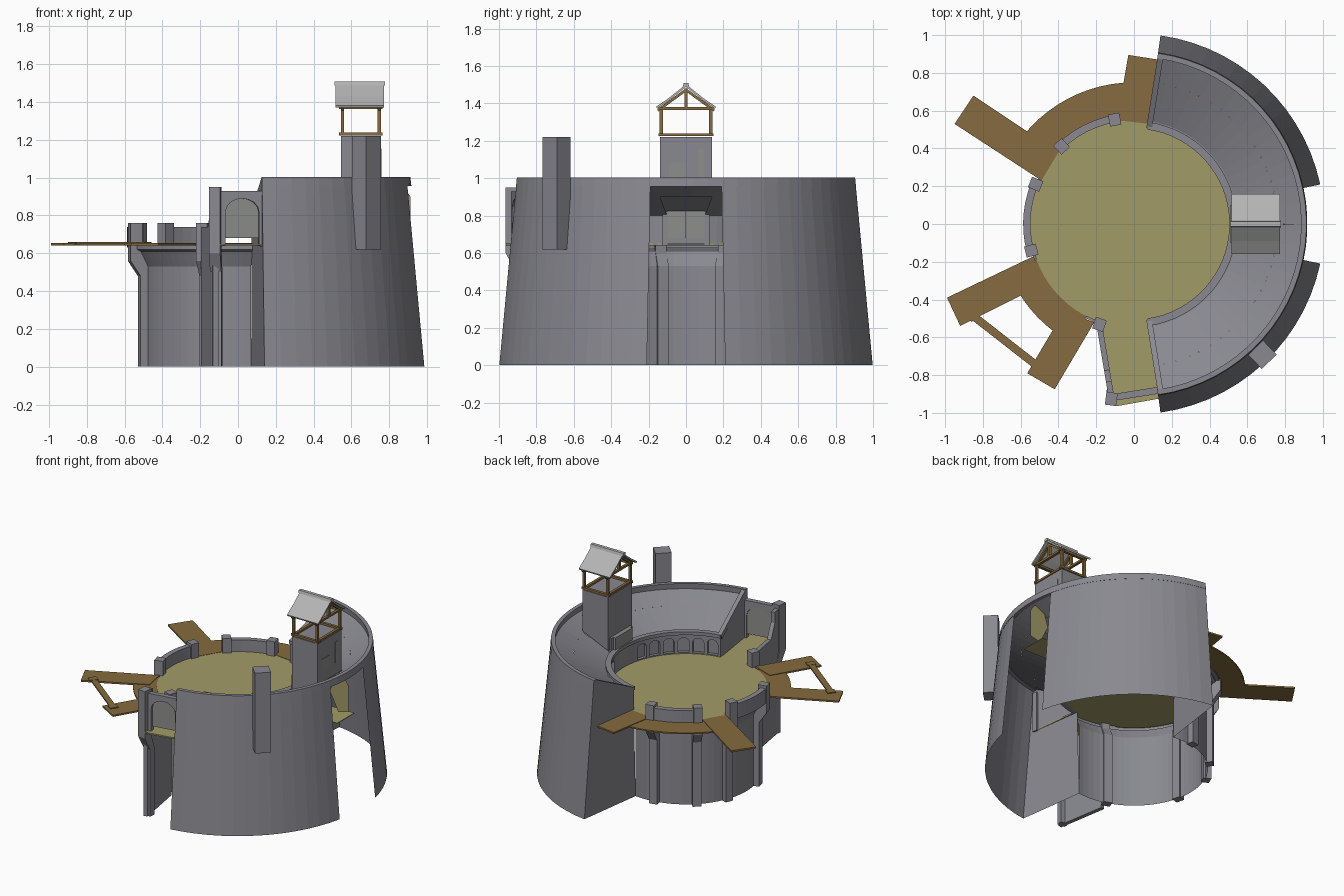
import bpy, bmesh
from math import cos, sin, radians, pi
from mathutils import Vector, Matrix

if "Cube" in bpy.data.objects:
    bpy.data.objects.remove(bpy.data.objects["Cube"])


def material(name, rgb):
    m = bpy.data.materials.new(name)
    m.diffuse_color = (*rgb, 1)
    m.use_nodes = True
    m.node_tree.nodes["Principled BSDF"].inputs["Base Color"].default_value = m.diffuse_color
    return m


STONE = material("stone", (0.25, 0.25, 0.28))
WOOD = material("wood", (0.24, 0.145, 0.05))
SAND = material("sand", (0.36, 0.33, 0.14))
TILE = material("roof_tile", (0.46, 0.46, 0.46))
PANEL = material("panel", (0.27, 0.27, 0.26))


def finish(name, bm, mat=None):
    bmesh.ops.recalc_face_normals(bm, faces=bm.faces)
    me = bpy.data.meshes.new(name)
    bm.to_mesh(me)
    bm.free()
    ob = bpy.data.objects.new(name, me)
    bpy.context.collection.objects.link(ob)
    me.materials.append(mat or STONE)
    return ob


def pol(r, a):
    return (r * cos(radians(a)), r * sin(radians(a)))


def sweep(name, prof, a0, a1, solid=True, mat=None, step=5):
    """Revolve an (r, z) profile from angle a0 to a1."""
    bm = bmesh.new()
    n = max(2, round((a1 - a0) / step))
    rows = [[bm.verts.new((*pol(r, a0 + (a1 - a0) * i / n), z)) for r, z in prof] for i in range(n + 1)]
    k = len(prof)
    for p, q in zip(rows, rows[1:]):
        for j in range(k if solid else k - 1):
            bm.faces.new((p[j], p[(j + 1) % k], q[(j + 1) % k], q[j]))
    if solid:
        bm.faces.new(rows[0])
        bm.faces.new(rows[-1])
    return finish(name, bm, mat)


def extrude(bm, pts, vec):
    f = bm.faces.new([bm.verts.new(p) for p in pts])
    g = bmesh.ops.extrude_face_region(bm, geom=[f])
    bmesh.ops.translate(bm, vec=vec, verts=[v for v in g["geom"] if isinstance(v, bmesh.types.BMVert)])


def prism(name, pts, z0, z1, mat=None):
    bm = bmesh.new()
    extrude(bm, [(x, y, z0) for x, y in pts], (0, 0, z1 - z0))
    return finish(name, bm, mat)


def add_slab(bm, pts, org, ang, d0, d1):
    """Extrude (tangent, z) outline along the horizontal direction ang."""
    c, s = cos(radians(ang)), sin(radians(ang))
    extrude(bm, [(org[0] - t * s + d0 * c, org[1] + t * c + d0 * s, z) for t, z in pts],
            ((d1 - d0) * c, (d1 - d0) * s, 0))


def slab(name, pts, org, ang, d0, d1, mat=None):
    bm = bmesh.new()
    add_slab(bm, pts, org, ang, d0, d1)
    return finish(name, bm, mat)


def rect(a, b, z0, z1):
    return [(a, z0), (b, z0), (b, z1), (a, z1)]


def arch(w, z0, z1, cx=0, n=8):
    h = w * 0.8
    return [(cx - w, z0)] + [(cx - w * cos(pi * i / n), z1 - h + h * sin(pi * i / n)) for i in range(n + 1)] + [(cx + w, z0)]


def beam(bm, a, b, w, h=None):
    a, b = Vector(a), Vector(b)
    m = Matrix.Translation((a + b) / 2) @ (b - a).to_track_quat('X', 'Z').to_matrix().to_4x4()
    bmesh.ops.create_cube(bm, size=1, matrix=m @ Matrix.Diagonal(((b - a).length, w, h or w, 1)))


# Outer leaning wall in two halves with a gap at the right side
for side, a0, a1 in (("front", -82, -12), ("back", 12, 82)):
    sweep(f"outer_wall_{side}", [(1.008, 0), (0.916, 0.96)], a0, a1, solid=False)
sweep("outer_wall_rim", [(0.89, 0.955), (0.918, 0.955), (0.913, 1.003), (0.885, 1.003)], -82, 82)
# Sloping gallery roof, notched under the tower, and its end walls
sweep("gallery_roof_outer", [(0.76, 0.9), (0.895, 0.965)], -82, 82, solid=False)
for side, a0, a1 in (("front", -82, -10.5), ("back", 10.5, 82)):
    sweep(f"gallery_roof_{side}", [(0.53, 0.79), (0.76, 0.9)], a0, a1, solid=False)
for side, a in (("front", -82), ("back", 82)):
    bm = bmesh.new()
    bm.faces.new([bm.verts.new((*pol(r, a), z)) for r, z in ((0.5, 0), (1.008, 0), (0.913, 1), (0.52, 0.81))])
    finish(f"gallery_end_{side}", bm)
    bm = bmesh.new()
    b = a * 81 / 82
    beam(bm, (*pol(0.52, b), 0.80), (*pol(0.9, b), 0.985), 0.03, 0.035)
    finish(f"gallery_end_rim_{side}", bm)

# Courtyard arcade: niches cut into a curved wall
arcade = sweep("arcade_wall", [(0.515, 0.64), (0.55, 0.64), (0.55, 0.8), (0.515, 0.8)], -82, 82)
bm = bmesh.new()
for s in (-1, 1):
    for i in range(6):
        add_slab(bm, arch(0.038, 0.66, 0.77), (0, 0), s * (19.5 + i * 11.2), 0.47, 0.538)
cut = finish("arcade_cutter", bm)
cut.hide_render = True
cut.hide_set(True)
mod = arcade.modifiers.new("niches", 'BOOLEAN')
mod.object, mod.operation, mod.solver = cut, 'DIFFERENCE', 'EXACT'
sweep("arcade_coping", [(0.505, 0.795), (0.545, 0.795), (0.545, 0.82), (0.505, 0.82)], -82, 82)
slab("tower_portal", rect(-0.125, 0.125, 0.64, 0.91), (0, 0), 0, 0.53, 0.552)
slab("tower_portal_panel", rect(-0.1, 0.1, 0.68, 0.91), (0, 0), 0, 0.512, 0.556, PANEL)

# Courtyard floor, annex floor, strip through the gap with upright sheet
prism("courtyard_floor", [pol(0.55, a) for a in range(0, 360, 5)], 0.64, 0.652, SAND)
prism("annex_floor", [(-0.18, -0.5), (-0.095, -0.965), (0.13, -0.925), (0.08, -0.5)], 0.64, 0.65, SAND)
prism("gap_floor", [(0.53, -0.1), (0.89, -0.1), (0.89, 0.1), (0.53, 0.1)], 0.645, 0.65, SAND)
slab("gap_sheet", [(-0.76, 0.82), (-0.8, 0.95), (-0.88, 0.95), (-0.912, 0.9), (-0.912, 0.7), (-0.83, 0.68)],
     (0, 0), 90, -0.002, 0.0, SAND)

# Round bastion wall on the left half, flaring to the floor
sweep("bastion_wall", [(0.5, 0), (0.5, 0.53), (0.54, 0.61), (0.56, 0.62), (0.56, 0.65)], 82, 278, solid=False)
# Buttress posts with corbels
for i, a in enumerate((100.5, 133, 158, 194.5, 251)):
    bm = bmesh.new()
    prof = [(0.485, 0), (0.54, 0), (0.54, 0.48), (0.594, 0.56), (0.594, 0.76), (0.53, 0.76), (0.53, 0.6), (0.485, 0.53)]
    add_slab(bm, [(-r, z) for r, z in prof], (0, 0), a + 90, -0.03, 0.03)
    finish(f"buttress_{i}", bm)
# Parapets between the posts
for i, (a0, a1) in enumerate(((100.5, 133), (158, 194.5))):
    sweep(f"parapet_{i}", [(0.548, 0.63), (0.587, 0.63), (0.587, 0.74), (0.548, 0.74)], a0, a1)

# Annex: corner pillar, arched front wall, stepped side wall
slab("annex_pillar", [(-r, z) for r, z in ((0.87, 0), (0.915, 0), (0.915, 0.5), (0.968, 0.6), (0.968, 0.95),
     (0.90, 0.95), (0.90, 0.6), (0.87, 0.5))], (0, 0), 352.6, -0.03, 0.03)
slab("annex_front_wall", [(-0.13, 0.63), *arch(0.09, 0.64, 0.89, 0.015), (0.14, 0.63), (0.14, 0.93), (-0.13, 0.93)],
     (0.005, -0.9), -81, -0.018, 0.018)
slab("annex_arch_panel", arch(0.09, 0.68, 0.89, 0.015), (0.005, -0.9), -81, -0.012, -0.002, PANEL)
slab("annex_side_wall", [(-0.19, 0), (0.19, 0), (0.19, 0.74), (-0.04, 0.74), (-0.1, 0.84), (-0.1, 0.92), (-0.19, 0.92)],
     (-0.15, -0.735), 9.5, -0.015, 0.015)

# Timber walkways
sweep("back_walkway", [(0.53, 0.64), (0.75, 0.64), (0.75, 0.65), (0.53, 0.65)], 84, 142, mat=WOOD)
sweep("front_walkway", [(0.545, 0.64), (0.71, 0.64), (0.71, 0.65), (0.545, 0.65)], 200, 243, mat=WOOD)
planks = {
    "back_left_plank": [(-0.85, 0.68), (-0.95, 0.53), (-0.49, 0.23), (-0.4, 0.38)],
    "back_tab_plank": [(-0.03, 0.895), (0.13, 0.87), (0.08, 0.53), (-0.09, 0.55)],
    "front_left_plank": [(-0.99, -0.39), (-0.92, -0.54), (-0.5, -0.33), (-0.53, -0.17)],
    "front_plank": [(-0.565, -0.79), (-0.42, -0.875), (-0.21, -0.52), (-0.37, -0.46)],
}
for name, pts in planks.items():
    prism(name, pts, 0.642, 0.654, WOOD)
bm = bmesh.new()
A, B = Vector((-0.86, -0.48, 0.654)), Vector((-0.495, -0.765, 0.654))
beam(bm, A, B, 0.042, 0.01)
d = (B - A).normalized() * 0.025
for p in (A, B):
    beam(bm, p - d, p + d, 0.06, 0.014)
finish("walkway_cross_beam", bm, WOOD)

# Chimney on the outer wall
slab("chimney", rect(-0.055, 0.055, 0.62, 1.22), (0, 0), -45.5, 0.918, 1.022)

# Tower with window panels
slab("tower", [(-0.545, 0.82), (-0.755, 0.912), (-0.755, 1.22), (-0.545, 1.22)], (0, 0), 90, -0.14, 0.14)
slab("tower_window_wide", rect(-0.09, -0.005, 1.0, 1.085), (0, 0), 0, 0.754, 0.758, PANEL)
slab("tower_window_tall", rect(0.065, 0.1, 1.0, 1.155), (0, 0), 0, 0.754, 0.758, PANEL)

# Open timber belfry: sill and head frames, posts, trusses
bm = bmesh.new()
X, Y = (0.553, 0.747), 0.132
for z in (1.232, 1.372):
    for x in X:
        beam(bm, (x, -Y - 0.015, z), (x, Y + 0.015, z), 0.02, 0.015)
    for y in (-Y, Y):
        beam(bm, (0.535, y, z), (0.765, y, z), 0.02, 0.015)
for x in X:
    for y in (-Y, Y):
        beam(bm, (x, y, 1.225), (x, y, 1.375), 0.018)
        beam(bm, (x, y * 1.14, 1.362), (x, 0, 1.472), 0.018, 0.014)
    beam(bm, (x, 0, 1.372), (x, 0, 1.48), 0.018)
finish("belfry_frame", bm, WOOD)
# Slightly flared belfry roof and ridge cap
top = [(0.16, 1.382), (0.09, 1.43), (0, 1.502)]
low = [(0, 1.488), (0.09, 1.416), (0.155, 1.371)]
outline = top + [(-y, z) for y, z in top[-2::-1]] + [(-y, z) for y, z in low[::-1]] + low[1:]
slab("belfry_roof", outline, (0, 0), 0, 0.517, 0.773, TILE)
slab("belfry_ridge", [(-0.018, 1.488), (-0.012, 1.508), (0.012, 1.508), (0.018, 1.488)], (0, 0), 0, 0.51, 0.778, TILE)
